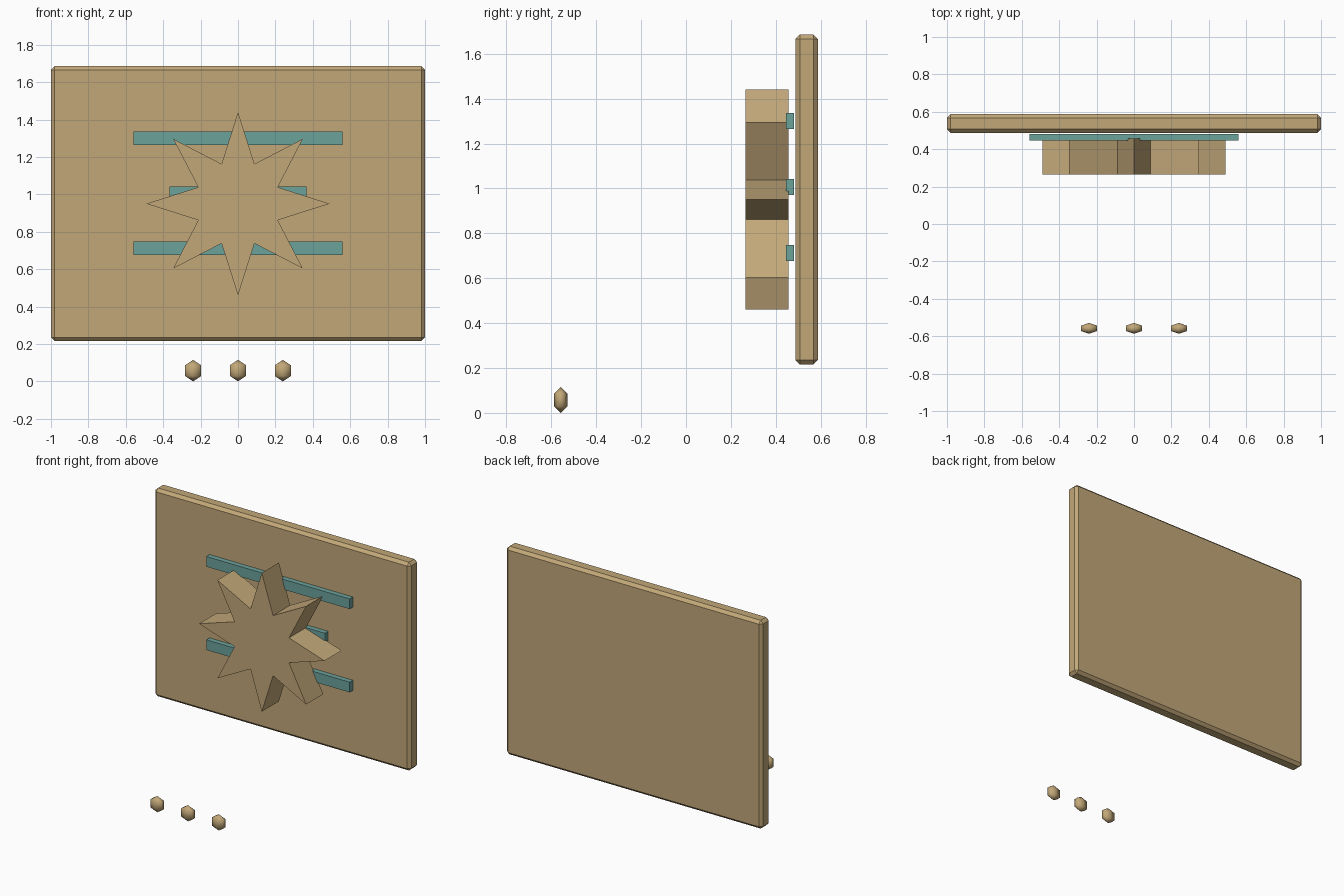
import bpy, bmesh, math

if "Cube" in bpy.data.objects:
    bpy.data.objects.remove(bpy.data.objects["Cube"])


def material(name, rgb):
    m = bpy.data.materials.new(name)
    m.diffuse_color = (*rgb, 1)
    m.use_nodes = True
    m.node_tree.nodes["Principled BSDF"].inputs["Base Color"].default_value = m.diffuse_color
    return m


tan = material("tan", (0.54, 0.39, 0.19))
teal = material("teal", (0.15, 0.36, 0.33))


def box(name, lo, hi, mat, bevel=0):
    bpy.ops.mesh.primitive_cube_add(size=1, location=[(a + b) / 2 for a, b in zip(lo, hi)])
    ob = bpy.context.object
    ob.name = name
    ob.scale = [b - a for a, b in zip(lo, hi)]
    bpy.ops.object.transform_apply(location=False, rotation=False, scale=True)
    ob.data.materials.append(mat)
    if bevel:
        mod = ob.modifiers.new("chamfer", 'BEVEL')
        mod.width, mod.segments = bevel, 1
    return ob


# Back panel with chamfered edges
box("back_panel", (-1, 0.487, 0.215), (1, 0.587, 1.685), tan, 0.02)

# Three horizontal bars, the middle one shorter
for name, half, z in (("lower_bar", 0.56, 0.713), ("middle_bar", 0.367, 1.007), ("upper_bar", 0.56, 1.301)):
    box(name, (-half, 0.446, z - 0.036), (half, 0.482, z + 0.036), teal)

# Eight-pointed star, extruded front to back
bm = bmesh.new()
points = []
for i in range(16):
    r = 0.23 if i % 2 else 0.49
    a = math.pi * i / 8
    points.append(bm.verts.new((r * math.sin(a), 0.265, 0.95 + r * math.cos(a))))
front = bm.faces.new(points)
ext = bmesh.ops.extrude_face_region(bm, geom=[front], use_keep_orig=True)
for v in ext["geom"]:
    if isinstance(v, bmesh.types.BMVert):
        v.co.y = 0.456
bmesh.ops.recalc_face_normals(bm, faces=bm.faces)
mesh = bpy.data.meshes.new("star")
bm.to_mesh(mesh)
bm.free()
mesh.materials.append(tan)
bpy.context.collection.objects.link(bpy.data.objects.new("star", mesh))

# Three small smooth low-poly beads on the ground in front
for i, x in enumerate((-0.24, 0, 0.24)):
    bpy.ops.mesh.primitive_uv_sphere_add(segments=6, ring_count=3, radius=1, location=(x, -0.558, 0.0575))
    bead = bpy.context.object
    bead.name = f"bead_{i + 1}"
    # scale the low-poly sphere to the measured half sizes
    for axis, half in enumerate((0.043, 0.029, 0.0575)):
        reach = max(v.co[axis] for v in bead.data.vertices)
        bead.scale[axis] = half / reach
    bpy.ops.object.transform_apply(location=False, rotation=False, scale=True)
    bpy.ops.object.shade_smooth()
    bead.data.materials.append(tan)
